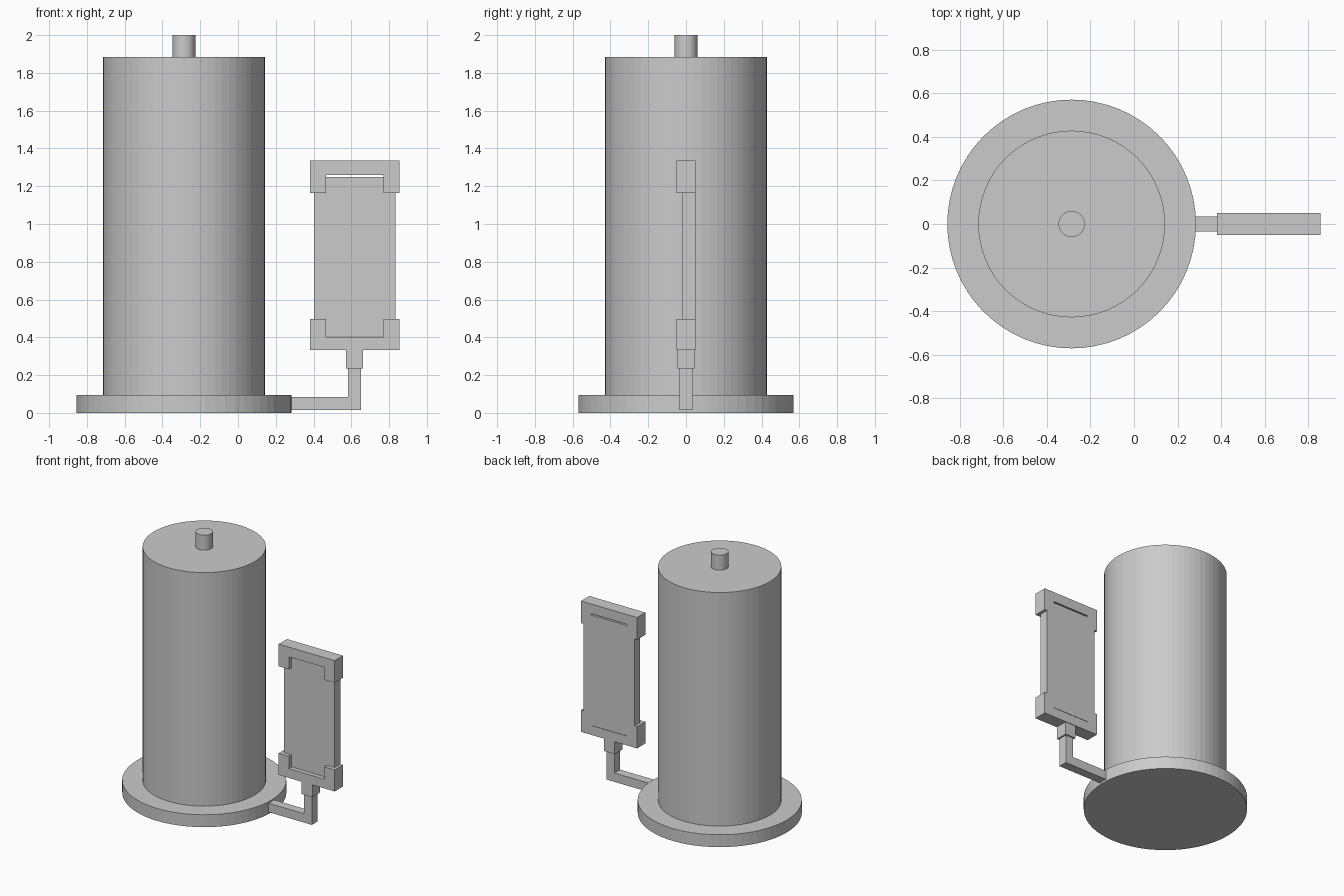
import bpy
import bmesh
from mathutils import Vector

if "Cube" in bpy.data.objects:
    bpy.data.objects.remove(bpy.data.objects["Cube"], do_unlink=True)

GREY = (0.6, 0.6, 0.6, 1.0)
grey = bpy.data.materials.new("plain grey")
grey.use_nodes = True
grey.diffuse_color = GREY
grey.node_tree.nodes["Principled BSDF"].inputs["Base Color"].default_value = GREY


def add_object(name, bm):
    bmesh.ops.recalc_face_normals(bm, faces=bm.faces)
    mesh = bpy.data.meshes.new(name)
    bm.to_mesh(mesh)
    bm.free()
    mesh.materials.append(grey)
    obj = bpy.data.objects.new(name, mesh)
    bpy.context.collection.objects.link(obj)
    return obj


def extrude_outline(name, outline, y0, y1):
    """Extrude an x/z outline from y0 to y1."""
    bm = bmesh.new()
    face = bm.faces.new([bm.verts.new((x, y0, z)) for x, z in outline])
    ext = bmesh.ops.extrude_face_region(bm, geom=[face])
    moved = [v for v in ext["geom"] if isinstance(v, bmesh.types.BMVert)]
    bmesh.ops.translate(bm, verts=moved, vec=Vector((0, y1 - y0, 0)))
    return add_object(name, bm)


def block(name, x0, x1, y0, y1, z0, z1):
    return extrude_outline(name, [(x0, z0), (x1, z0), (x1, z1), (x0, z1)], y0, y1)


def cylinder(name, radius, z0, z1, sides=64):
    bm = bmesh.new()
    bmesh.ops.create_cone(bm, cap_ends=True, segments=sides,
                          radius1=radius, radius2=radius, depth=z1 - z0)
    bmesh.ops.translate(bm, verts=bm.verts, vec=Vector((AXIS_X, 0, (z0 + z1) / 2)))
    return add_object(name, bm)


# Round base, tall drum and top knob on one axis
AXIS_X = -0.286
cylinder("base_disc", 0.57, 0, 0.095)
cylinder("drum", 0.428, 0.095, 1.885)
cylinder("top_knob", 0.06, 1.885, 2.0)

# Bent square arm from the base, with a collar below the panel
extrude_outline("support_arm", [(0.2, 0.015), (0.65, 0.015), (0.65, 0.24),
                                (0.583, 0.24), (0.583, 0.083), (0.2, 0.083)],
                -0.034, 0.034)
block("arm_collar", 0.572, 0.662, -0.046, 0.046, 0.235, 0.332)

# Panel, flush with the back of its holders
block("panel", 0.402, 0.833, -0.02, 0.05, 0.405, 1.25)

# U-shaped holders gripping the bottom and top of the panel
X0, X1, LIP = 0.38, 0.855, 0.086
for name, outer, inner, tip in (("lower_holder", 0.332, 0.403, 0.498),
                                ("upper_holder", 1.335, 1.26, 1.165)):
    extrude_outline(name, [(X0, outer), (X1, outer), (X1, tip), (X1 - LIP, tip),
                           (X1 - LIP, inner), (X0 + LIP, inner),
                           (X0 + LIP, tip), (X0, tip)], -0.05, 0.05)
